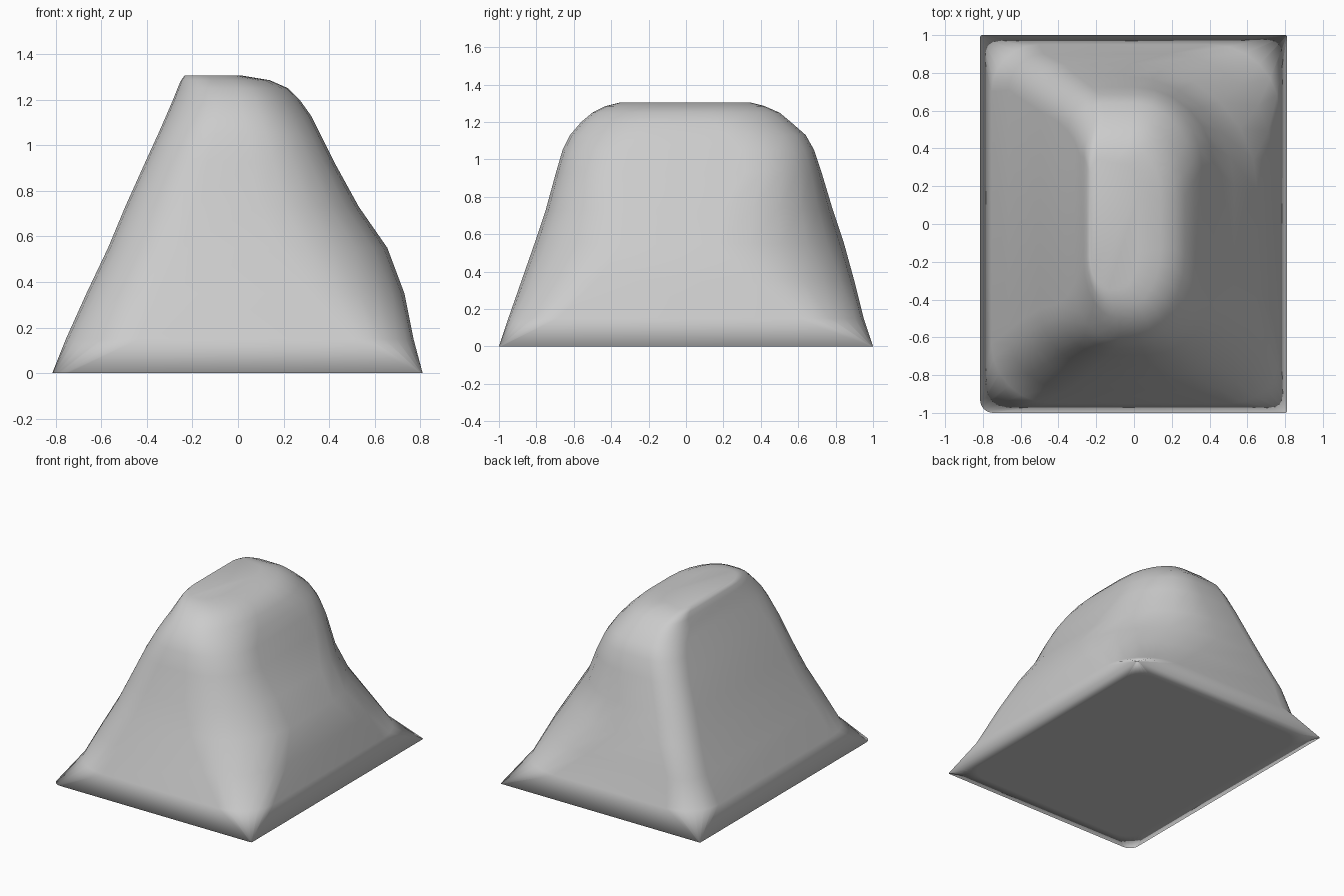
import bpy, bmesh, math

SEG = 6  # steps around each rounded corner


def ring(bm, z, right, left, front, back, r_fl, r_bl, r_fr, r_br):
    """Rounded rectangle with separate corner radii, counter-clockwise from above."""
    stretch = 1 + 2.6 * max(0, z - 1.0)  # corners get longer in y near the crest
    corners = [(right, front, r_fr, -1, 1, -90), (right, back, r_br, -1, -1, 0),
               (left, back, r_bl, 1, -1, 90), (left, front, r_fl, 1, 1, 180)]
    verts = []
    for x, y, r, sx, sy, start in corners:
        for i in range(SEG + 1):
            a = math.radians(start + 90 * i / SEG)
            verts.append(bm.verts.new((x + r * (sx + math.cos(a)),
                                       y + r * stretch * (sy + math.sin(a)), z)))
    return verts


# height, right, left, front, back,
# corner radii: front-left, back-left, front-right, back-right
levels = [
    (0.00, 0.71, -0.72, -0.90, 0.90, 0.14, 0.14, 0.14, 0.14),  # floor inset
    (0.00, 0.81, -0.815, -1.00, 1.00, 0.07, 0.012, 0.01, 0.01),  # base edge
    (0.15, 0.77, -0.755, -0.95, 0.95, 0.32, 0.25, 0.26, 0.36),
    (0.35, 0.73, -0.665, -0.88, 0.90, 0.32, 0.19, 0.40, 0.55),
    (0.55, 0.655, -0.57, -0.81, 0.845, 0.32, 0.20, 0.48, 0.68),
    (0.73, 0.53, -0.495, -0.75, 0.785, 0.30, 0.19, 0.44, 0.58),
    (0.93, 0.42, -0.405, -0.695, 0.725, 0.27, 0.18, 0.36, 0.42),
    (1.05, 0.36, -0.35, -0.66, 0.685, 0.25, 0.17, 0.32, 0.34),
    (1.13, 0.32, -0.315, -0.62, 0.64, 0.23, 0.15, 0.30, 0.31),
    (1.20, 0.27, -0.285, -0.56, 0.56, 0.21, 0.13, 0.26, 0.27),
    (1.25, 0.22, -0.265, -0.50, 0.50, 0.18, 0.09, 0.22, 0.23),
    (1.285, 0.14, -0.25, -0.43, 0.42, 0.14, 0.06, 0.17, 0.17),
    (1.305, 0.02, -0.235, -0.35, 0.34, 0.10, 0.04, 0.11, 0.11),  # crest
]

# mound: loft the levels, then close floor and crest
bm = bmesh.new()
rings = [ring(bm, *lv) for lv in levels]
n = len(rings[0])
for low, high in zip(rings, rings[1:]):
    for i in range(n):
        j = (i + 1) % n
        bm.faces.new((low[i], low[j], high[j], high[i]))
bm.faces.new(list(reversed(rings[0])))
bm.faces.new(rings[-1])
for f in bm.faces:
    f.smooth = True

mesh = bpy.data.meshes.new("mound")
bm.to_mesh(mesh)
bm.free()
obj = bpy.data.objects.new("mound", mesh)
bpy.context.collection.objects.link(obj)
